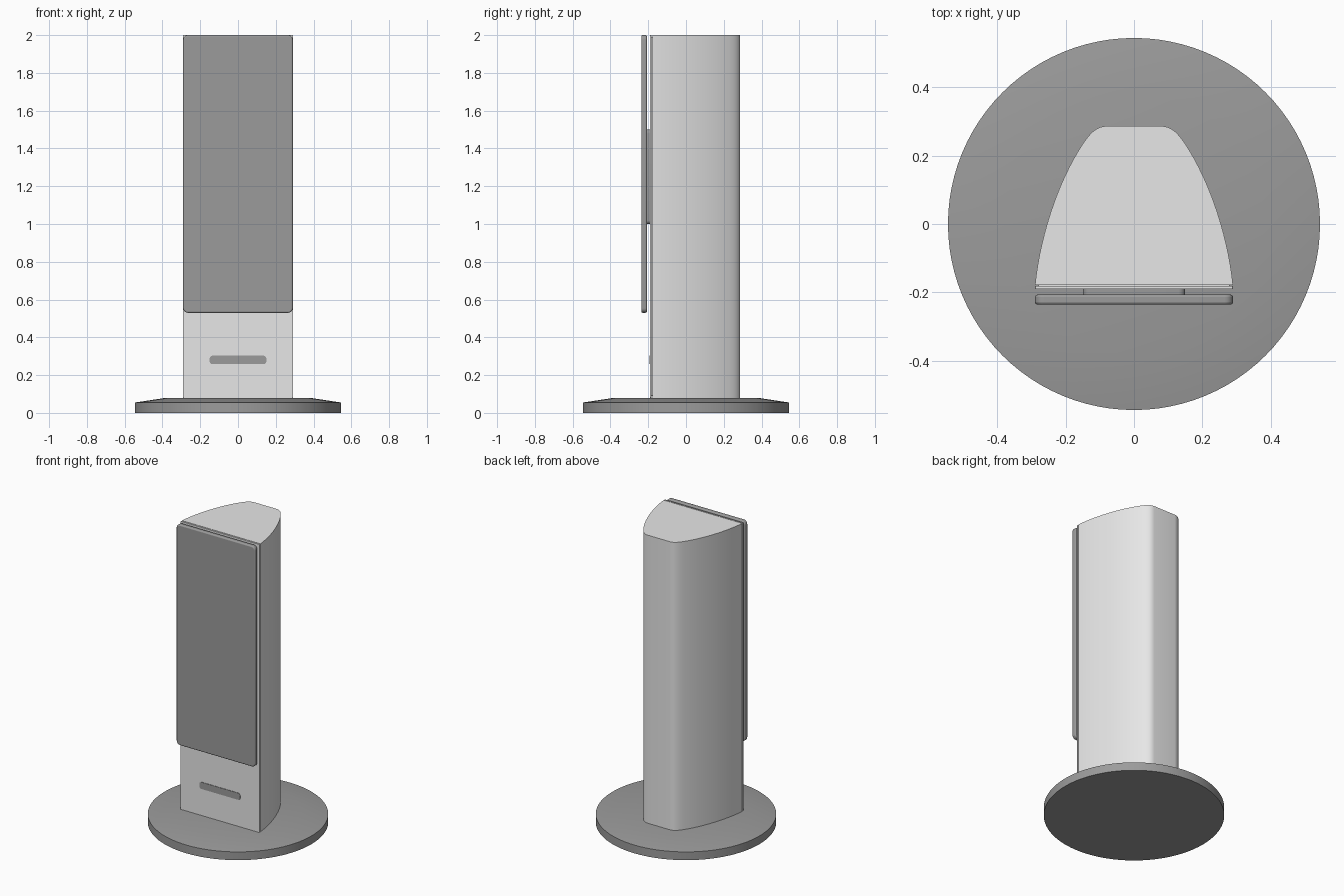
import bpy, bmesh, math
from mathutils import Vector
from mathutils.geometry import interpolate_bezier

cube = bpy.data.objects.get("Cube")
if cube:
    bpy.data.objects.remove(cube, do_unlink=True)


def material(name, value):
    mat = bpy.data.materials.new(name)
    mat.use_nodes = True
    colour = (value, value, value, 1)
    mat.diffuse_color = colour
    mat.node_tree.nodes["Principled BSDF"].inputs["Base Color"].default_value = colour
    return mat


light_grey = material("light grey", 0.8)
dark_grey = material("dark grey", 0.33)


def finish(name, bm, mat, angle=35):
    bmesh.ops.recalc_face_normals(bm, faces=bm.faces)
    mesh = bpy.data.meshes.new(name)
    bm.to_mesh(mesh)
    bm.free()
    obj = bpy.data.objects.new(name, mesh)
    bpy.context.collection.objects.link(obj)
    mesh.materials.append(mat)
    bpy.ops.object.select_all(action="DESELECT")
    obj.select_set(True)
    bpy.context.view_layer.objects.active = obj
    bpy.ops.object.shade_smooth_by_angle(angle=math.radians(angle))
    return obj


def prism(name, outline, offset, mat):
    """Extrude a closed outline of points along an offset."""
    bm = bmesh.new()
    face = bm.faces.new([bm.verts.new(p) for p in outline])
    result = bmesh.ops.extrude_face_region(bm, geom=[face])
    moved = [g for g in result["geom"] if isinstance(g, bmesh.types.BMVert)]
    bmesh.ops.translate(bm, verts=moved, vec=offset)
    return finish(name, bm, mat)


def rounded_panel(name, half_width, low, high, front, back, radius, mat, bevel=0):
    """Upright plate with rounded corners and an optional softened rim."""
    outline = []
    for i, (sx, z) in enumerate([(1, high), (-1, high), (-1, low), (1, low)]):
        cx = sx * (half_width - radius)
        cz = z - radius if z == high else z + radius
        for step in range(7):
            a = math.radians(90 * i + 15 * step)
            outline.append((cx + radius * math.cos(a), front, cz + radius * math.sin(a)))
    obj = prism(name, outline, Vector((0, back - front, 0)), mat)
    if bevel:
        mod = obj.modifiers.new("soft rim", "BEVEL")
        mod.width = bevel
        mod.segments = 3
        mod.limit_method = "ANGLE"
        mod.angle_limit = math.radians(40)
    return obj


# Round foot with a shallow conical top
bm = bmesh.new()
rings = []
for radius, z in [(0.545, 0), (0.545, 0.055), (0.38, 0.08)]:
    rings.append(bmesh.ops.create_circle(bm, segments=96, radius=radius)["verts"])
    bmesh.ops.translate(bm, verts=rings[-1], vec=(0, 0, z))
for lower, upper in zip(rings, rings[1:]):
    for i in range(96):
        j = (i + 1) % 96
        bm.faces.new((lower[i], lower[j], upper[j], upper[i]))
bm.faces.new(rings[0])
bm.faces.new(rings[-1])
finish("base", bm, dark_grey, 20)

# Column: flat front, sides curving in to a narrow back
def curve(points, count):
    return interpolate_bezier(*[Vector((x, y, 0.08)) for x, y in points], count)

side = curve([(0.29, -0.178), (0.275, -0.03), (0.22, 0.13), (0.15, 0.235)], 16)
side += curve([(0.15, 0.235), (0.13, 0.265), (0.11, 0.287), (0.08, 0.287)], 9)[1:]
mirrored = [Vector((-p.x, p.y, p.z)) for p in reversed(side)]
prism("column", side + mirrored, Vector((0, 0, 1.92)), light_grey)

# Front cover, with a narrow shadow gap before the column
rounded_panel("front_cover", 0.29, 0.08, 2.0, -0.19, -0.182, 0.002, light_grey)
rounded_panel("cover_spacer", 0.28, 0.09, 1.99, -0.183, -0.177, 0.002, light_grey)

# Slot plate
rounded_panel("slot", 0.15, 0.258, 0.303, -0.193, -0.189, 0.015, dark_grey)

# Screen, held off the cover by a hidden mount
rounded_panel("screen", 0.29, 0.53, 2.0, -0.236, -0.207, 0.025, dark_grey, 0.007)
rounded_panel("screen_mount", 0.15, 1.0, 1.5, -0.21, -0.188, 0.02, dark_grey)
